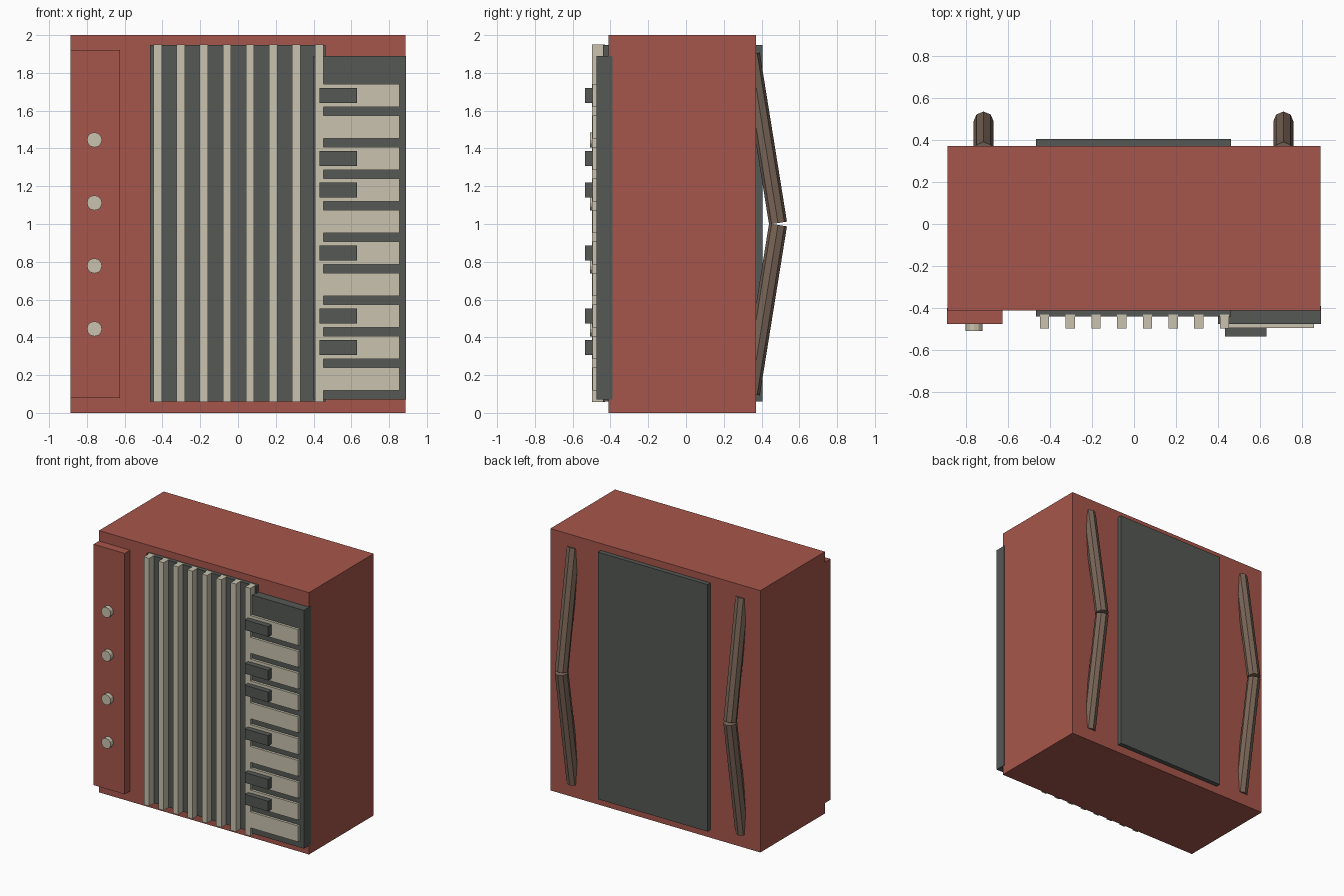
import bpy, math
from mathutils import Vector

if "Cube" in bpy.data.objects:
    bpy.data.objects.remove(bpy.data.objects["Cube"])


def material(name, rgb):
    m = bpy.data.materials.new(name)
    m.diffuse_color = (*rgb, 1)
    m.use_nodes = True
    m.node_tree.nodes["Principled BSDF"].inputs["Base Color"].default_value = m.diffuse_color
    return m


RED = material("red_case", (0.38, 0.094, 0.07))
DARK = material("dark_grey", (0.09, 0.098, 0.09))
CREAM = material("cream", (0.58, 0.54, 0.42))
BROWN = material("brown_leather", (0.19, 0.13, 0.095))


def box(name, x, y, z, mat):
    """Box from (min, max) ranges on each axis."""
    bpy.ops.mesh.primitive_cube_add(size=1, location=[(a + b) / 2 for a, b in (x, y, z)])
    o = bpy.context.object
    o.name = name
    o.scale = [b - a for a, b in (x, y, z)]
    bpy.ops.object.transform_apply(location=False, rotation=False, scale=True)
    o.data.materials.append(mat)
    return o


def rod(name, start, end, radius, sides, mat):
    """Flat-faced cylinder between two points."""
    a, b = Vector(start), Vector(end)
    bpy.ops.mesh.primitive_cylinder_add(vertices=sides, radius=radius,
                                        depth=(b - a).length, location=(a + b) / 2)
    o = bpy.context.object
    o.name = name
    o.rotation_euler = (b - a).to_track_quat('Z', 'Y').to_euler()
    o.data.materials.append(mat)
    return o


# Case and raised bass panel
box("case", (-0.887, 0.887), (-0.41, 0.37), (0, 2), RED)
box("bass_panel", (-0.888, -0.625), (-0.475, -0.40), (0.08, 1.92), RED)

# Bass buttons
for i in range(4):
    z = 0.445 + i * 0.3335
    rod("bass_button", (-0.76, -0.46, z), (-0.76, -0.508, z), 0.04, 12, CREAM)

# Bellows core, showing at front and back, with front ribs
box("bellows", (-0.465, 0.462), (-0.44, 0.405), (0.06, 1.947), DARK)
for i in range(8):
    x = -0.425 + i * 0.1222
    box("bellows_rib", (x - 0.022, x + 0.022), (-0.497, -0.43), (0.057, 1.95), CREAM)

# Keyboard base
box("keyboard_base", (0.40, 0.89), (-0.475, -0.39), (0.07, 1.89), DARK)

# White keys
for i in range(10):
    z = 0.18 + i * 0.1667
    box("white_key", (0.44, 0.855), (-0.494, -0.465), (z - 0.061, z + 0.061), CREAM)

# Black keys
for i in (1, 2, 4, 6, 7, 9):
    z = 0.18 + i * 0.1667
    box("black_key", (0.432, 0.63), (-0.535, -0.47), (z - 0.039, z + 0.039), DARK)

# Bent shoulder straps on the back
for x in (-0.715, 0.71):
    rod("strap_upper", (x, 0.487, 1.005), (x, 0.343, 1.90), 0.048, 8, BROWN)
    rod("strap_lower", (x, 0.487, 0.995), (x, 0.343, 0.10), 0.048, 8, BROWN)
